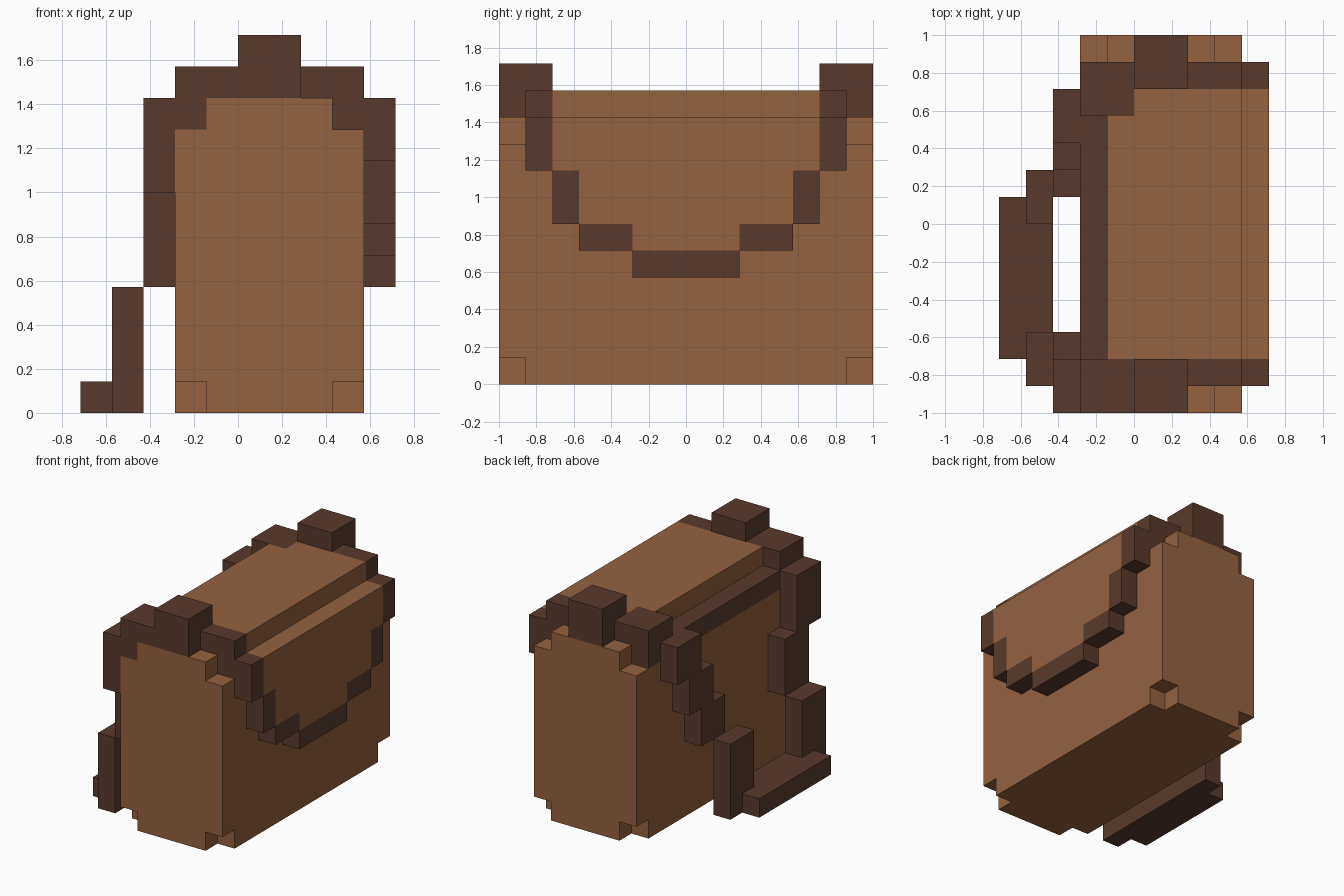
import bpy, bmesh
from mathutils import Vector

cube = bpy.data.objects.get("Cube")
if cube:
    bpy.data.objects.remove(cube, do_unlink=True)

U = 1 / 7  # block size


def material(name, rgb):
    m = bpy.data.materials.new(name)
    m.use_nodes = True
    m.diffuse_color = (*rgb, 1)
    m.node_tree.nodes["Principled BSDF"].inputs["Base Color"].default_value = (*rgb, 1)
    return m


tan = material("tan leather", (0.301, 0.122, 0.0513))
brown = material("dark brown trim", (0.098, 0.042, 0.0262))


def box(x0, x1, y0, y1, z0, z1):
    """Set of unit blocks filling a box."""
    return {(x, y, z) for x in range(x0, x1) for y in range(y0, y1) for z in range(z0, z1)}


def both_ends(x0, x1, y0, y1, z0, z1):
    """A box and its mirror across y = 0."""
    return box(x0, x1, y0, y1, z0, z1) | box(x0, x1, -y1, -y0, z0, z1)


def part(name, mat, cells):
    """Skin a set of blocks and merge its flat faces."""
    bm = bmesh.new()
    for c in cells:
        for axis in range(3):
            for side in (0, 1):
                n = list(c)
                n[axis] += 2 * side - 1
                if tuple(n) in cells:
                    continue
                ring = [(0, 0), (1, 0), (1, 1), (0, 1)]
                if not side:
                    ring.reverse()
                verts = []
                for a, b in ring:
                    p = Vector(c)
                    p[axis] += side
                    p[(axis + 1) % 3] += a
                    p[(axis + 2) % 3] += b
                    verts.append(bm.verts.new(p * U))
                bm.faces.new(verts)
    bmesh.ops.remove_doubles(bm, verts=bm.verts, dist=0.001)
    bmesh.ops.dissolve_limit(bm, angle_limit=0.01, verts=bm.verts, edges=bm.edges)
    mesh = bpy.data.meshes.new(name)
    bm.to_mesh(mesh)
    bm.free()
    mesh.materials.append(mat)
    bpy.context.collection.objects.link(bpy.data.objects.new(name, mesh))


# Stepped trim across the top at each end
end_blocks = both_ends(0, 2, 5, 7, 10, 12)
shoulder_right = both_ends(2, 4, 5, 6, 10, 11) | both_ends(3, 4, 5, 6, 9, 10)
shoulder_left = (box(-2, 0, 4, 6, 10, 11) | box(-2, -1, 4, 6, 9, 10)
                 | box(-2, 0, -7, -5, 10, 11) | box(-2, -1, -7, -5, 9, 10))
hinge_strip = box(-2, -1, -5, 4, 9, 10)
top_trim = end_blocks | shoulder_right | shoulder_left

# Main body with the eight corner blocks cut away
corners = {(x, y, z) for x in (-2, 3) for y in (-7, 6) for z in (0, 9)}
body = box(-2, 4, -7, 7, 0, 10) - corners - top_trim - hinge_strip
part("bag_body", tan, body)
part("top_trim", brown, top_trim)
part("hinge_strip", brown, hinge_strip)

# Top panel
part("top_panel", tan, box(-1, 4, -5, 5, 10, 11) - top_trim)

# Hanging flap and its stepped border
part("flap_panel", tan, box(4, 5, -5, 5, 8, 10) | box(4, 5, -4, 4, 6, 8) | box(4, 5, -2, 2, 5, 6))
part("flap_border", brown, both_ends(4, 5, 5, 6, 8, 10) | both_ends(4, 5, 4, 5, 6, 8)
     | both_ends(4, 5, 2, 4, 5, 6) | box(4, 5, -2, 2, 4, 5))

# Loose strap: rear run, front run and the part lying on the ground
part("strap_rear", brown, box(-3, -2, 3, 5, 8, 10) | box(-3, -2, 2, 4, 6, 8)
     | box(-3, -2, 1, 3, 4, 6) | box(-4, -3, 0, 2, 0, 4))
part("strap_front", brown, box(-3, -2, -7, -5, 7, 10) | box(-3, -2, -6, -4, 4, 7)
     | box(-4, -3, -6, -4, 0, 4))
part("strap_ground", brown, box(-5, -3, -5, 1, 0, 1) - box(-4, -3, 0, 2, 0, 1) - box(-4, -3, -6, -4, 0, 1))
